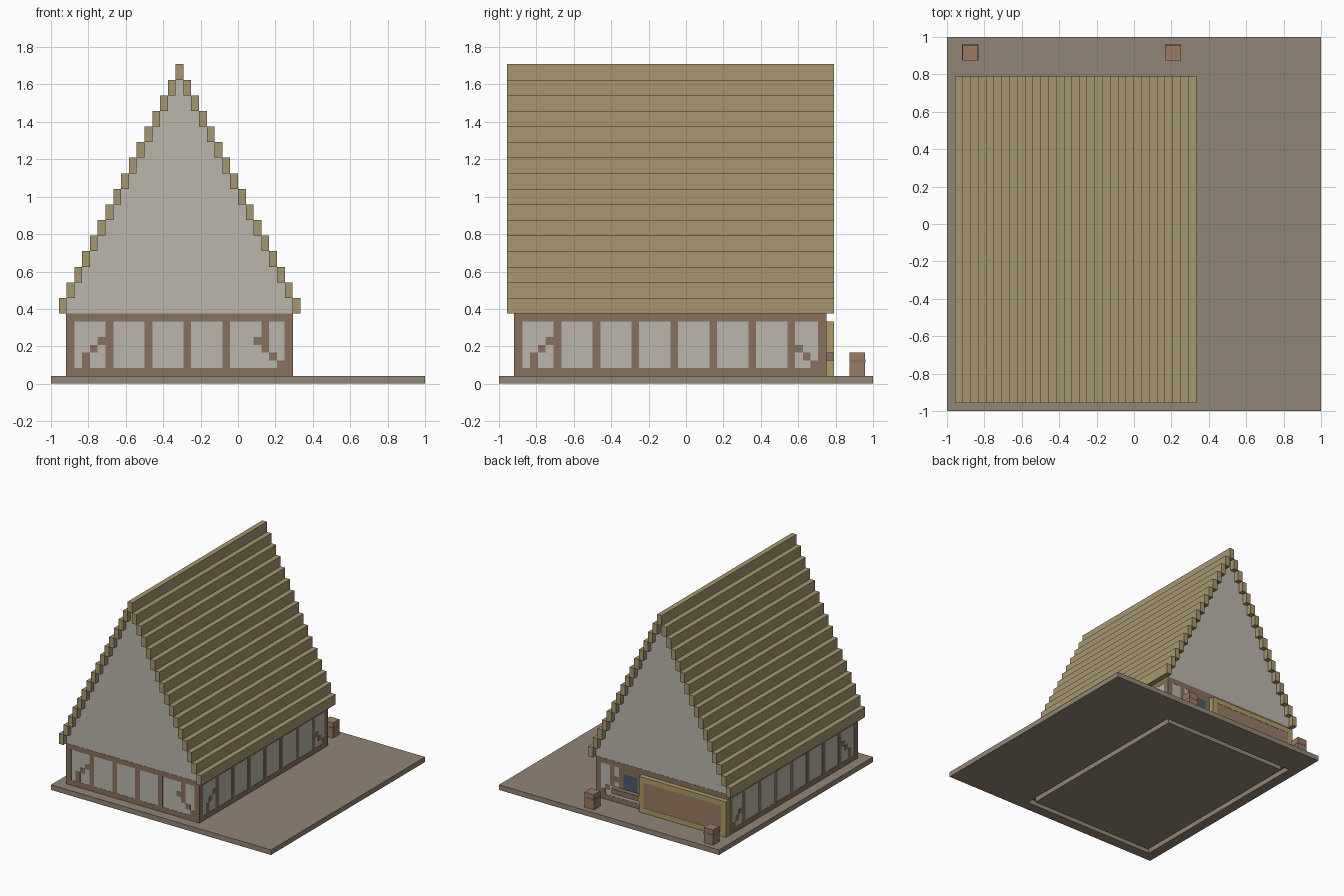
import bpy, bmesh

if "Cube" in bpy.data.objects:
    bpy.data.objects.remove(bpy.data.objects["Cube"])

U = 1 / 24      # one block of the model
E = 0.04        # timber stands this far proud of the plaster, in blocks


def material(name, rgb):
    m = bpy.data.materials.new(name)
    m.diffuse_color = (*rgb, 1)
    m.use_nodes = True
    m.node_tree.nodes["Principled BSDF"].inputs["Base Color"].default_value = m.diffuse_color
    return m


GROUND = material("ground", (.29, .235, .18))
TIMBER = material("timber", (.25, .165, .11))
PLASTER = material("plaster", (.50, .47, .41))
THATCH = material("thatch", (.39, .31, .16))
GOLD = material("sign_frame", (.42, .33, .14))
BOARD = material("sign_board", (.33, .20, .13))
GLASS = material("glass", (.07, .10, .16))


def blocks(name, boxes, mat):
    """One object from boxes (x0, x1, y0, y1, z0, z1) given in blocks."""
    bm = bmesh.new()
    for b in boxes:
        vs = [bm.verts.new((b[i] * U, b[2 + j] * U, b[4 + k] * U))
              for i in (0, 1) for j in (0, 1) for k in (0, 1)]
        for f in ((0, 1, 3, 2), (4, 6, 7, 5), (0, 4, 5, 1),
                  (2, 3, 7, 6), (0, 2, 6, 4), (1, 5, 7, 3)):
            bm.faces.new([vs[n] for n in f])
    bmesh.ops.recalc_face_normals(bm, faces=bm.faces)
    me = bpy.data.meshes.new(name)
    bm.to_mesh(me)
    bm.free()
    me.materials.append(mat)
    ob = bpy.data.objects.new(name, me)
    bpy.context.collection.objects.link(ob)
    return ob


# House footprint in blocks
X0, X1, Y0, Y1 = -22, 7, -22, 18


def ring(z0, z1, o=0.0):
    """Four one-block-thick walls around the footprint."""
    return [(X0 - o, X1 + o, Y0 - o, Y0 + 1, z0, z1),
            (X0 - o, X1 + o, Y1 - 1, Y1 + o, z0, z1),
            (X0 - o, X0 + 1, Y0 + 1, Y1 - 1, z0, z1),
            (X1 - 1, X1 + o, Y0 + 1, Y1 - 1, z0, z1)]


def on_side(side, a, b, z0, z1):
    """A flat timber on one side of the house."""
    return {"front": (a, b, Y0 - E, Y0 + .5, z0, z1),
            "back": (a, b, Y1 - .5, Y1 + E, z0, z1),
            "left": (X0 - E, X0 + .5, a, b, z0, z1),
            "right": (X1 - .5, X1 + E, a, b, z0, z1)}[side]


# Ground slab, with the slot under the walls left open
blocks("ground_slab", [(-24, 24, -24, Y0, 0, 1), (-24, 24, Y1, 24, 0, 1),
                       (-24, X0, Y0, Y1, 0, 1), (X1, 24, Y0, Y1, 0, 1)], GROUND)
blocks("floor", [(X0 + 1, X1 - 1, Y0 + 1, Y1 - 1, 0, 1)], GROUND)

# Plaster walls with sill and top beams
blocks("plaster_walls", ring(2, 8), PLASTER)
blocks("sill_beams", ring(1, 2, E), TIMBER)
blocks("top_beams", ring(8, 9, E), TIMBER)

# Corner posts
blocks("corner_posts", [(x - E, x + 1 + E, y - E, y + 1 + E, 2, 8)
                        for x in (X0, X1 - 1) for y in (Y0, Y1 - 1)], TIMBER)

# Wall posts and diagonal braces
layout = {
    "front": ((-17, -12, -7, -2),
              ((-20, 2), (-20, 3), (-19, 4), (-18, 5), (2, 5), (4, 3), (5, 2))),
    "right": ((-17, -12, -7, -2, 3, 8, 13),
              ((-20, 2), (-20, 3), (-19, 4), (-18, 5), (14, 4), (15, 3), (16, 2))),
    "back": ((), ((2, 5), (4, 3), (5, 2))),
}
layout["left"] = layout["right"]
for side, (posts, braces) in layout.items():
    parts = [on_side(side, p, p + 1, 2, 8) for p in posts]
    parts += [on_side(side, a, a + 1, z, z + 1) for a, z in braces]
    if side in ("front", "back"):
        parts.append(on_side(side, 3, 4, 4, 8))
    blocks(side + "_timbers", parts, TIMBER)

# Stepped gable ends
for name, y in (("front_gable", Y0), ("back_gable", Y1 - 1)):
    blocks(name, [(X0 + i, X1 - i, y, y + 1, 9 + 2 * i, 11 + 2 * i)
                  for i in range(15)], PLASTER)

# Stepped thatched roof, mirrored about the ridge
steps = []
for i in range(15):
    z = 9 + 2 * i
    steps += [(X0 - 1 + i, X0 + i, Y0 - 1, Y1 + 1, z, z + 2),
              (X1 - i, X1 + 1 - i, Y0 - 1, Y1 + 1, z, z + 2)]
blocks("roof_steps", steps, THATCH)
blocks("roof_ridge", [(-8, -7, Y0 - 1, Y1 + 1, 39, 41)], THATCH)

# Back window with ledge
blocks("window_frame", [on_side("back", -3, -2, 3, 8), on_side("back", 1, 2, 3, 8),
                        on_side("back", -2, 1, 7, 8)], TIMBER)
blocks("window_glass", [(-2, 1, Y1 - .6, Y1 + .02, 4, 7)], GLASS)
blocks("window_ledge", [(-3, 3, Y1, Y1 + 1, 3, 4)], TIMBER)

# Blank sign board on the back
blocks("sign_frame", [(-22, -3, Y1, Y1 + 1, 1, 2), (-22, -3, Y1, Y1 + 1, 7, 8),
                      (-22, -21, Y1, Y1 + 1, 2, 7), (-4, -3, Y1, Y1 + 1, 2, 7)], GOLD)
blocks("sign_board", [(-21, -4, Y1, Y1 + .95, 2, 7)], BOARD)

# Two barrels in the yard
for name, x in (("left_barrel", -22), ("right_barrel", 4)):
    blocks(name, [(x, x + 2, 21, 23, 1, 4)], BOARD)
    blocks(name + "_band", [(x - E, x + 2 + E, 21 - E, 23 + E, 2.7, 3.1)], TIMBER)
